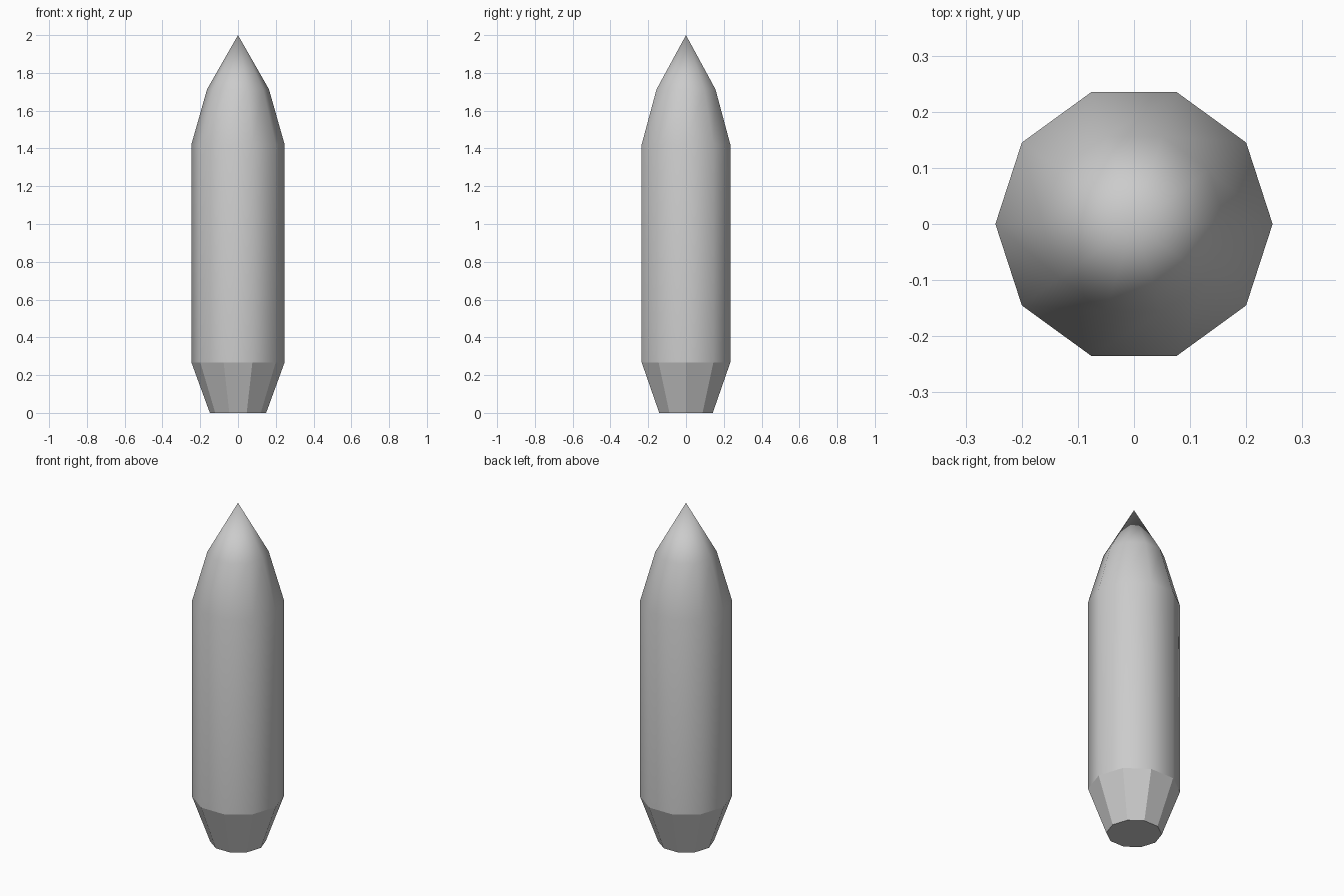
import bpy, bmesh
from math import cos, sin, tau

if "Cube" in bpy.data.objects:
    bpy.data.objects.remove(bpy.data.objects["Cube"])

SIDES = 10


def lathe(name, profile, smooth, cap_bottom=False):
    """Turn (radius, z) points, bottom to top, into a ten-sided part."""
    bm = bmesh.new()
    rings = []
    for r, z in profile:
        if r == 0:
            rings.append([bm.verts.new((0, 0, z))] * SIDES)
        else:
            rings.append([bm.verts.new((r * cos(tau * i / SIDES), r * sin(tau * i / SIDES), z))
                          for i in range(SIDES)])
    for low, high in zip(rings, rings[1:]):
        for i in range(SIDES):
            j = (i + 1) % SIDES
            corners = list(dict.fromkeys((low[i], low[j], high[j], high[i])))
            bm.faces.new(corners).smooth = smooth
    if cap_bottom:
        bm.faces.new(rings[0][::-1])
    mesh = bpy.data.meshes.new(name)
    bm.to_mesh(mesh)
    bm.free()
    obj = bpy.data.objects.new(name, mesh)
    bpy.context.collection.objects.link(obj)
    return obj


# Smooth casing with two-step pointed nose
lathe("casing_and_nose", [(0.247, 0.268), (0.247, 1.42), (0.164, 1.713), (0, 2.0)], True)

# Flat-faceted tapered tail with closed base
lathe("tapered_tail", [(0.149, 0), (0.247, 0.268)], False, cap_bottom=True)
